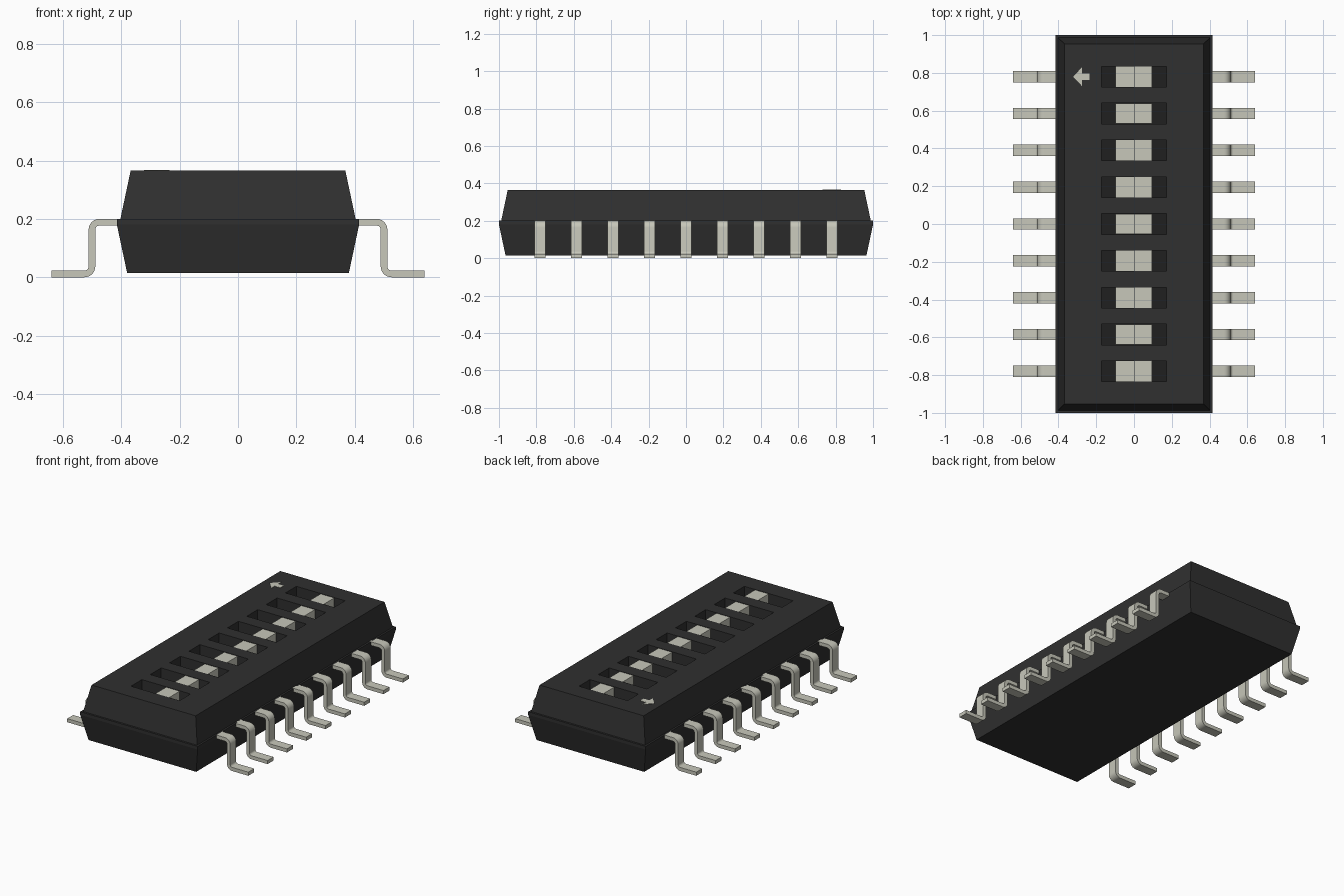
import bpy, bmesh, math
from mathutils import Vector

cube = bpy.data.objects.get("Cube")
if cube:
    bpy.data.objects.remove(cube, do_unlink=True)


def material(name, color):
    m = bpy.data.materials.new(name)
    m.use_nodes = True
    m.diffuse_color = (*color, 1)
    m.node_tree.nodes["Principled BSDF"].inputs["Base Color"].default_value = (*color, 1)
    return m


BLACK = material("black plastic", (0.029, 0.029, 0.029))
DARK = material("dark slot", (0.014, 0.014, 0.014))
METAL = material("pale metal", (0.57, 0.57, 0.49))
CREAM = material("pale slider", (0.57, 0.57, 0.49))


def finish(name, bm, mat):
    bmesh.ops.recalc_face_normals(bm, faces=bm.faces)
    mesh = bpy.data.meshes.new(name)
    bm.to_mesh(mesh)
    bm.free()
    mesh.materials.append(mat)
    obj = bpy.data.objects.new(name, mesh)
    bpy.context.collection.objects.link(obj)
    return obj


def add_box(bm, lo, hi):
    verts = bmesh.ops.create_cube(bm, size=1)["verts"]
    for v in verts:
        v.co = [(a + b) / 2 + c * (b - a) for a, b, c in zip(lo, hi, v.co)]


def box(name, lo, hi, mat):
    bm = bmesh.new()
    add_box(bm, lo, hi)
    return finish(name, bm, mat)


def extrude(name, points, depth, mat):
    """Closed outline of 3D points, extruded along a vector."""
    bm = bmesh.new()
    face = bm.faces.new([bm.verts.new(p) for p in points])
    geom = bmesh.ops.extrude_face_region(bm, geom=[face])["geom"]
    bmesh.ops.translate(bm, vec=Vector(depth),
                        verts=[g for g in geom if isinstance(g, bmesh.types.BMVert)])
    return finish(name, bm, mat)


TOP, FLOOR = 0.365, 0.25
PITCH, COUNT = 0.195, 9
rows = [(i - (COUNT - 1) / 2) * PITCH for i in range(COUNT)]

# Housing: stacked rectangles (half x, half y, z) with a seam lip
bm = bmesh.new()
rings = []
for hx, hy, z in [(0.38, 0.965, 0.015), (0.415, 1.0, 0.18), (0.415, 1.0, 0.2),
                  (0.403, 0.988, 0.2), (0.368, 0.953, TOP)]:
    rings.append([bm.verts.new((sx * hx, sy * hy, z))
                  for sx, sy in [(-1, -1), (1, -1), (1, 1), (-1, 1)]])
for a, b in zip(rings, rings[1:]):
    for i in range(4):
        j = (i + 1) % 4
        bm.faces.new((a[i], a[j], b[j], b[i]))
bm.faces.new(rings[0][::-1])
bm.faces.new(rings[-1])
housing = finish("housing", bm, BLACK)

# Slots cut into the top
SLOT_X, SLOT_Y = 0.172, 0.055
bm = bmesh.new()
for y in rows:
    add_box(bm, (-SLOT_X, y - SLOT_Y, FLOOR), (SLOT_X, y + SLOT_Y, TOP + 0.1))
cutter = finish("slot_cutter", bm, BLACK)
cutter.hide_render = True
cut = housing.modifiers.new("slots", 'BOOLEAN')
cut.operation, cut.solver, cut.object = 'DIFFERENCE', 'EXACT', cutter
bpy.context.view_layer.objects.active = housing
bpy.ops.object.modifier_apply(modifier=cut.name)
bpy.data.objects.remove(cutter, do_unlink=True)

# Slot floors and stepped sliders
for n, y in enumerate(rows, 1):
    box(f"slot_floor_{n}", (-SLOT_X, y - SLOT_Y, FLOOR - 0.004),
        (SLOT_X, y + SLOT_Y, FLOOR + 0.004), DARK)
    step = [(-0.098, FLOOR), (0.096, FLOOR), (0.096, TOP - 0.002),
            (0, TOP - 0.002), (0, FLOOR + 0.015), (-0.098, FLOOR + 0.015)]
    extrude(f"slider_{n}", [(x, y - 0.054, z) for x, z in step], (0, 0.108, 0), CREAM)

# Direction arrow on the top
half = [(-0.235, 0.017), (-0.275, 0.017), (-0.275, 0.05)]
outline = half + [(-0.322, 0)] + [(x, -y) for x, y in reversed(half)]
extrude("arrow_mark", [(x, y + rows[-1], TOP - 0.001) for x, y in outline],
        (0, 0, 0.003), METAL)

# Gull-wing pin: two rounded bends, constant thickness
T, R_IN, PIN_W, SEG = 0.023, 0.014, 0.06, 6
R_OUT = R_IN + T


def arc(cx, cz, r, start, end):
    return [(cx + r * math.cos(a), cz + r * math.sin(a))
            for a in (math.radians(start + (end - start) * i / SEG) for i in range(SEG + 1))]


OUT, LEVEL = 0.512, 0.2
shoulder = (OUT - R_OUT, LEVEL - R_OUT)
heel = (OUT + R_IN, R_OUT)
profile = ([(0.38, LEVEL)] + arc(*shoulder, R_OUT, 90, 0)
           + arc(*heel, R_IN, 180, 270) + [(0.64, T), (0.64, 0)]
           + arc(*heel, R_OUT, 270, 180) + arc(*shoulder, R_IN, 0, 90)
           + [(0.38, LEVEL - T)])
first = extrude("left_pin_1", [(x, -PIN_W / 2, z) for x, z in profile],
                (0, PIN_W, 0), METAL)
bpy.ops.object.select_all(action='DESELECT')
first.select_set(True)
bpy.context.view_layer.objects.active = first
bpy.ops.object.shade_smooth_by_angle(angle=math.radians(30))
for side, turn in (("left", 0), ("right", math.pi)):
    for n, y in enumerate(rows, 1):
        name = f"{side}_pin_{n}"
        if name == first.name:
            pin = first
        else:
            pin = bpy.data.objects.new(name, first.data)
            bpy.context.collection.objects.link(pin)
        pin.location.y = y
        pin.rotation_euler.z = turn
